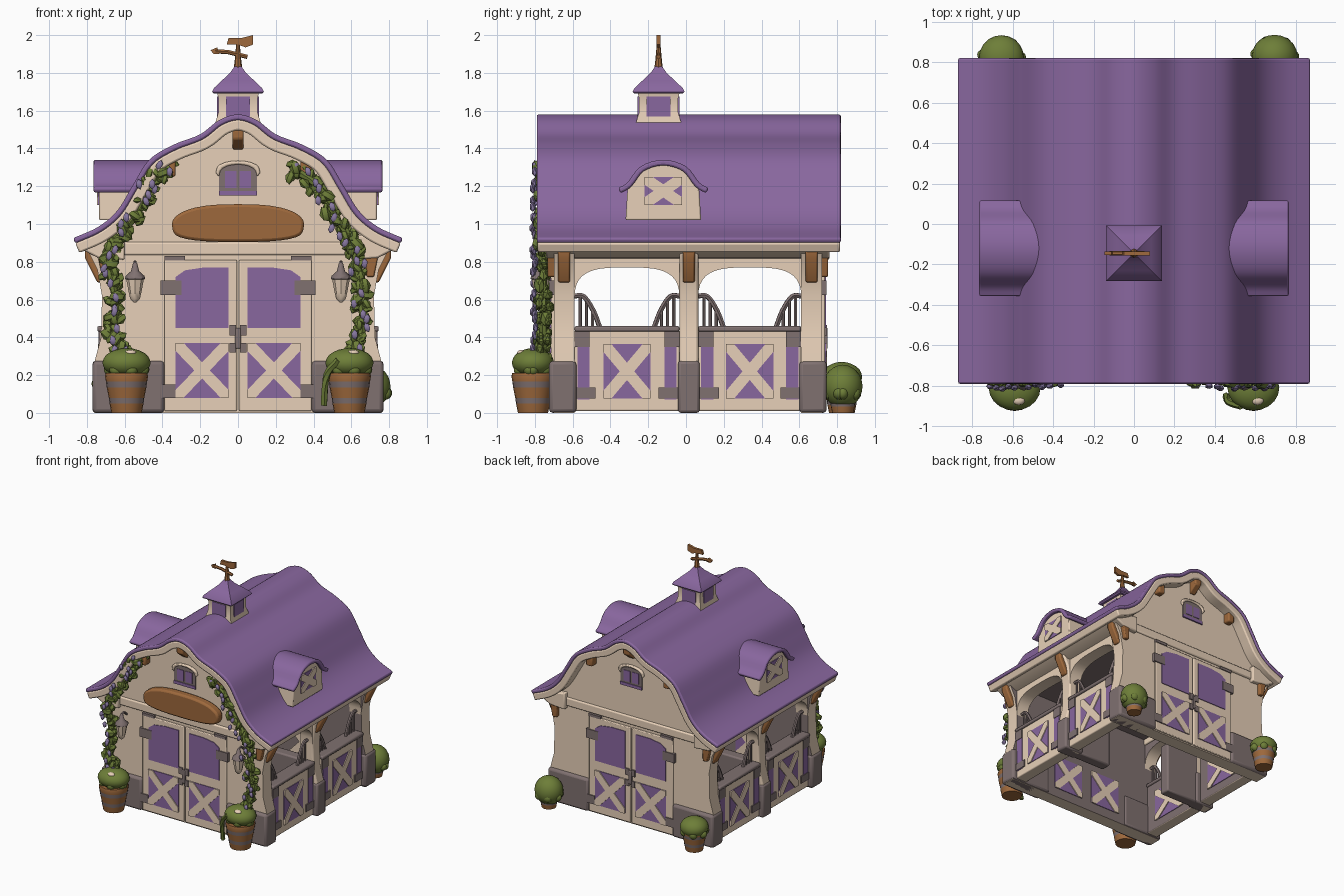
import bpy, bmesh, math, random
from mathutils import Vector, Matrix
random.seed(4)
if "Cube" in bpy.data.objects:
    bpy.data.objects.remove(bpy.data.objects["Cube"])

def material(name, *rgb):
    m = bpy.data.materials.new(name)
    m.use_nodes = True
    m.diffuse_color = (*rgb, 1)
    m.node_tree.nodes["Principled BSDF"].inputs["Base Color"].default_value = (*rgb, 1)
    return m
PURPLE, CREAM = material("purple", .25, .135, .345), material("cream", .8, .63, .48)
GREY, WOOD = material("warm_grey", .215, .165, .163), material("wood", .34, .14, .045)
GREEN, LILAC = material("leaf_green", .155, .21, .04), material("lilac", .25, .19, .36)

def finish(bm, name, mat, bevel=0.0):
    bmesh.ops.recalc_face_normals(bm, faces=bm.faces)
    me = bpy.data.meshes.new(name)
    bm.to_mesh(me)
    me.materials.append(mat)
    me.shade_smooth()
    me.set_sharp_from_angle(angle=.7)
    ob = bpy.data.objects.new(name, me)
    bpy.context.collection.objects.link(ob)
    if bevel:
        mod = ob.modifiers.new("soft_edges", "BEVEL")
        mod.width, mod.segments, mod.limit_method = bevel, 2, "ANGLE"
    return ob

def skin(name, mat, rings, bevel=0.0):
    """Join closed rings of points into a capped solid."""
    bm = bmesh.new()
    rings = [[bm.verts.new(p) for p in ring] for ring in rings]
    for a, b in zip(rings, rings[1:]):
        for i in range(len(a)):
            bm.faces.new((a[i - 1], a[i], b[i], b[i - 1]))
    bm.faces.new(rings[0])
    bm.faces.new(rings[-1])
    return finish(bm, name, mat, bevel)

def prism(name, mat, pts, lo, hi, axis="y", bevel=0.0):
    """Extrude a flat outline along x (outline in y, z) or y (outline in x, z)."""
    return skin(name, mat, [[(u, t, v) if axis == "y" else (t, u, v) for u, v in pts] for t in (lo, hi)], bevel)

def rect(u0, u1, v0, v1):
    return [(u0, v0), (u1, v0), (u1, v1), (u0, v1)]

def lathe(name, mat, profile, x, y, segs=20, turn=0.0):
    spin = [turn + i * math.tau / segs for i in range(segs)]
    return skin(name, mat, [[(x + r * math.cos(a), y + r * math.sin(a), z) for a in spin] for r, z in profile])

def spline(pts, n=6):
    p = [Vector(q) for q in pts]
    p = [2 * p[0] - p[1]] + p + [2 * p[-1] - p[-2]]
    out = []
    for a, b, c, d in zip(p, p[1:], p[2:], p[3:]):
        for t in [i / n for i in range(n)]:
            out.append(b + .5 * t * (c - a + t * (2 * a - 5 * b + 4 * c - d + t * (3 * b - a - 3 * c + d))))
    return out + [p[-2]]

def offset(pts, d):
    tangents = [(b - a).normalized() for a, b in zip(pts[:1] + pts, pts[1:] + pts[-1:])]
    return [p + Vector((t.y, -t.x)) * d for p, t in zip(pts, tangents)]

def shell(name, mat, line, d0, d1, lo, hi, axis="y"):
    return prism(name, mat, offset(line, d0) + offset(line, d1)[::-1], lo, hi, axis, .01)

def tube(name, mat, pts, r):
    pts, rings = [Vector(p) for p in pts], []
    for p, a, b in zip(pts, pts[:1] + pts, pts[1:] + pts[-1:]):
        turn = (b - a).to_track_quat("Z", "Y")
        rings.append([p + turn @ Vector((r * math.cos(k), r * math.sin(k), 0)) for k in range(6)])
    return skin(name, mat, rings)

def blobs(name, mat, items, detail=1):
    """Many ellipsoids in one object; each item is (centre, scale, turn)."""
    bm = bmesh.new()
    for c, s, turn in items:
        m = Matrix.Translation(c) @ Matrix.Rotation(turn, 4, "Y") @ Matrix.Diagonal((*s, 1))
        bmesh.ops.create_icosphere(bm, subdivisions=detail, radius=1, matrix=m)
    return finish(bm, name, mat)

def paint(ob, mat, rule):
    ob.data.materials.append(mat)
    for f in ob.data.polygons:
        f.material_index = int(rule(f))
    return ob

def mirror(obs, v, old, new, centre=0.0):
    v = Vector(v)
    m = Matrix.Translation(v * centre) @ Matrix.Scale(-1, 4, v) @ Matrix.Translation(-v * centre)
    for o in obs:
        c = o.copy()
        c.data, c.name = o.data.copy(), o.name.replace(old, new)
        c.data.transform(m)
        c.data.flip_normals()
        bpy.context.collection.objects.link(c)

def cross_panel(name, u0, u1, z0, z1, face, out, axis, w=.042):
    obs = [prism(name + "_panel", PURPLE, rect(u0, u1, z0, z1), face, face + out * .005, axis)]
    for a, b, s in [(u0, u1, w), (u1, u0, -w)]:
        pts = [(a, z0), (a + s, z0), (b, z1 - w), (b, z1), (b - s, z1), (a, z0 + w)]
        obs.append(prism(name + "_brace", CREAM, pts, face, face + out * .012, axis))
    return obs

# Roof: purple shell over a cream trim shell
half = [(0, 1.58), (.1, 1.55), (.2, 1.475), (.34, 1.42), (.47, 1.34), (.56, 1.2), (.64, 1.07), (.74, .985), (.873, .925)]
ridge = spline([(-x, z) for x, z in half[:0:-1]] + half, 5)
shell("roof", PURPLE, ridge, 0, .03, -.79, .82)
shell("roof_trim", CREAM, ridge, .028, .085, -.785, .815)

# Gable end with doors, mirrored to the back
outer = [(.76, 0), (.76, .27), (.725, .4), (.72, .62), (.745, .76), (.79, .85)]
top = [tuple(p) for p in offset(ridge, .06) if abs(p.x) < .78]
wall = prism("front_gable_wall", CREAM, [(-x, z) for x, z in outer] + top + outer[::-1], -.7, -.59)
arch = [(.1 * math.cos(a), 1.25 + .065 * math.sin(a) ** .7) for a in [math.pi * i / 10 for i in range(11)]]
hood = [(x * 1.18, z + .02) for x, z in arch] + arch[::-1]
gable = [paint(wall, GREY, lambda f: f.normal.y > .9),
         prism("front_beam", CREAM, rect(-.7, .7, .835, .905), -.715, -.69, bevel=.01),
         prism("front_latch", GREY, rect(-.015, .015, .34, .45), -.73, -.7, bevel=.006),
         prism("front_attic_frame", GREY, [(-.1, 1.16)] + arch[::-1] + [(.1, 1.16)], -.706, -.69),
         prism("front_attic_hood", CREAM, hood, -.718, -.69, bevel=.008),
         prism("front_attic_sill", PURPLE, rect(-.1, .1, 1.15, 1.175), -.712, -.69),
         prism("front_ridge_bracket", WOOD, [(-.7, 1.39), (-.78, 1.45), (-.78, 1.5), (-.7, 1.5)], -.03, .03, "x", .01)]
window = [(.05, .45), (.33, .45), (.33, .72), (.28, .755), (.18, .77), (.05, .77)]
bracket = [(.68, .72), (.72, .72), (.75, .87), (.675, .87)]
for s, side in ((-1, "right"), (1, "left")):
    for part, mat, pts, front, bevel in [
            ("door", CREAM, rect(.006, .39, .01, .81), -.715, .006), ("door_window", PURPLE, window, -.721, 0),
            ("upper_hinge", GREY, rect(.3, .41, .625, .7), -.724, 0), ("lower_hinge", GREY, rect(.33, .41, .08, .15), -.724, 0),
            ("top_hinge", GREY, rect(.28, .39, .808, .83), -.72, 0), ("latch_top", GREY, rect(.01, .045, .41, .465), -.726, 0),
            ("latch_foot", GREY, rect(.01, .045, .32, .37), -.726, 0), ("attic_pane", PURPLE, rect(.008, .07, 1.19, 1.28), -.71, 0),
            ("gable_bracket", WOOD, rect(.33, .39, 1.25, 1.335), -.76, .012), ("corner_bracket", WOOD, bracket, -.733, .008)]:
        gable.append(prism(f"front_{side}_{part}", mat, [(s * x, z) for x, z in pts], front, -.69, bevel=bevel))
    u0, u1 = sorted((s * .05, s * .33))
    gable.append(prism(f"front_{side}_stone_corner", GREY, [(s * x, z) for x, z in rect(.39, .77, 0, .275)], -.725, -.58, bevel=.02))
    gable += cross_panel(f"front_{side}_door", u0, u1, .08, .37, -.715, -1, "y")
    gable += cross_panel(f"front_{side}_door_inside", u0, u1, .08, .37, -.59, 1, "y")[1:]
mirror(gable, (0, 1, 0), "front", "back", .01)

# Long side: post, stall divider, arches, half gates and rails, mirrored across x
inward = lambda f: f.normal.x < -.9
sides = [prism("left_mid_post", CREAM, [(.6, 0), (.6, .9)] + outer[::-1], -.035, .065, bevel=.012),
         prism("left_mid_post_base", GREY, rect(.59, .77, 0, .275), -.042, .072, bevel=.015),
         prism("left_stall_divider", GREY, rect(.3, .62, 0, .44), -.03, .06, bevel=.012),
         prism("left_eave_beam", CREAM, [(.6, .81), (.74, .82), (.835, .87), (.82, .91), (.6, .95)], -.74, .76, bevel=.01)]
for k, (y0, y1) in enumerate([(-.59, -.035), (.065, .61)]):
    c, w, n = (y0 + y1) / 2, (y1 - y0) / 2, f"left_bay_{k}_"
    ring = [(c - w * math.copysign(abs(math.cos(a)) ** .6, math.cos(a)), .6 + .17 * math.sin(a) ** .7)
            for a in [math.pi * i / 18 for i in range(19)]]
    sides.append(paint(prism(n + "arch", CREAM, ring + [(y1, .88), (y0, .88)], .61, .72, "x"), GREY, inward))
    sides.append(paint(prism(n + "gate", CREAM, rect(y0, y1, .01, .44), .63, .73, "x", .008), GREY, inward))
    sides.append(prism(n + "gate_cap", GREY, rect(y0, y1, .43, .46), .62, .745, "x", .01))
    sides += cross_panel(n + "inner", c - .17, c + .17, .08, .35, .63, -1, "x")
    sides += cross_panel(n + "cross", c - .125, c + .125, .075, .365, .73, 1, "x")
    for s in (-1, 1):
        e = c + s * w
        for part, mat, a, b, z0, z1, x in [("strip", PURPLE, .015, .08, .07, .35, .735), ("low_hinge", GREY, 0, .11, .075, .135, .739),
                                           ("top_hinge", GREY, 0, .08, .35, .43, .739)]:
            sides.append(prism(n + part, mat, rect(*sorted((e - s * a, e - s * b)), z0, z1), .73, x, "x"))
        rail = [(.67, e, .62), (.67, e - s * .05, .615), (.67, e - s * .1, .54), (.67, e - s * .135, .45)]
        sides.append(tube(n + "rail", GREY, spline(rail, 5), .014))
        for d, h in [(.03, .62), (.063, .595), (.095, .54)]:
            sides.append(tube(n + "bar", GREY, [(.67, e - s * d, .44), (.67, e - s * d, h)], .009))
for y in (-.645, .015, .665):
    pts = [(.71, .69), (.745, .69), (.81, .82), (.81, .87), (.71, .87)]
    sides.append(prism("left_eave_bracket", WOOD, pts, y - .032, y + .032, bevel=.01))

# Dormer on the long roof slope
yc, cap = -.12, [(.24, 1.19), (.19, 1.22), (.12, 1.305), (0, 1.34)]
cap = spline([(yc - u, z) for u, z in cap] + [(yc + u, z) for u, z in cap[2::-1]], 4)
body = [(yc - .2, 1.02)] + [tuple(p) for p in offset(cap, .025) if abs(p.x - yc) < .2] + [(yc + .2, 1.02)]
sides.append(prism("left_dormer", CREAM, body, .5, .735, "x", .008))
sides.append(shell("left_dormer_roof", PURPLE, cap, 0, .03, .46, .765, "x"))
sides += cross_panel("left_dormer_window", yc - .1, yc + .1, 1.1, 1.25, .735, 1, "x")

# Lantern hanging beside the doors
rows = [(.008, .585), (.026, .605), (.034, .64), (.046, .705), (.054, .71), (.05, .725), (.022, .75), (.012, .79), (.004, .8)]
sides.append(paint(lathe("left_lantern", CREAM, rows, .545, -.77, 8), GREY, lambda f: f.center.z > .706))
sides.append(tube("left_lantern_arm", GREY, [(.545, -.69, .76), (.545, -.74, .8), (.545, -.77, .79)], .009))
mirror(sides, (1, 0, 0), "left", "right")

# Potted bushes at the corners
rows = [(.08, 0), (.09, .05), (.094, .08), (.105, .135), (.109, .165), (.114, .195), (.11, .21)]
for place, x, y, k, height, bush in [
        ("front_left", .59, -.81, 1, .265, (.128, .112, .078)), ("front_right", -.59, -.81, 1, .265, (.128, .112, .078)),
        ("back_left", .695, .83, .7, .14, (.113, .105, .115)), ("back_right", -.655, .825, .85, .19, (.11, .108, .08))]:
    pot = lathe(f"{place}_pot", WOOD, [(r * k, z * k) for r, z in rows], x, y)
    paint(pot, GREY, lambda f: .05 < f.center.z / k < .08 or .135 < f.center.z / k < .165)
    lumps = [((x + .085 * math.cos(a), y + .075 * math.sin(a), height - .035), (.036, .03, .035), a) for a in range(7)]
    blobs(f"{place}_bush", GREEN, lumps + [((x, y, height), bush, 0)], 3)
    if y < 0:
        blobs(f"{place}_blossom", CREAM, [((x + .02, y - .06, .318), (.032, .025, .016), 0)], 2)
tube("trailing_leaf", GREEN, spline([(.53, -.9, .28), (.47, -.88, .2), (.455, -.85, .04)]), .018)

# Flowering vines climbing both sides of the front
jitter = lambda a, b: Vector((random.uniform(-a, a), random.uniform(-b, b), random.uniform(-a, a)))
for s, name, climb in ((-1, "right_vine", [(.36, 1.3), (.47, 1.22), (.52, 1.08), (.62, .94), (.68, .8)]),
                       (1, "left_vine", [(.31, 1.28), (.42, 1.2), (.5, 1.06), (.6, .91), (.63, .78)])):
    path = [Vector((s * p.x, -.755, p.y)) for p in spline(climb + [(.65, .6), (.66, .45), (.61, .3)], 9)]
    tube(name + "_stem", GREEN, path, .02)
    blobs(name + "_leaves", GREEN, [(p + jitter(.036, .035), (r, r * .65, r * .7), random.uniform(0, 3))
                                    for p in path for r in (random.uniform(.03, .048), random.uniform(.02, .04))])
    blobs(name + "_flowers", LILAC, [(p + jitter(.04, .012) + Vector((0, -.05, 0)), (.018, .016, .028), random.uniform(-.5, .5))
                                     for p in path[::3]])

# Sign board and ceiling
spin = [(math.cos(i * math.tau / 32), math.sin(i * math.tau / 32)) for i in range(32)]
board = [(.35 * math.copysign(abs(u) ** .75, u), 1 + (.105 * v if v > 0 else -.095 * abs(v) ** .5)) for u, v in spin]
prism("sign_board", WOOD, board, -.77, -.7, bevel=.015)
prism("ceiling", GREY, rect(-.66, .66, .86, .88), -.62, .64)

# Cupola with curved cap and weather vane
cy, q = -.145, math.pi / 4
lathe("cupola", CREAM, [(.18, 1.45), (.172, 1.53), (.147, 1.59), (.145, 1.66), (.158, 1.7)], 0, cy, 4, q)
cap = [(.18, 1.69), (.194, 1.7), (.18, 1.72), (.12, 1.76), (.06, 1.8), (.025, 1.835)]
lathe("cupola_roof", PURPLE, cap, 0, cy, 4, q)
for axis, c, u in (("y", cy, 0), ("x", 0, cy)):
    for s in (-1, 1):
        prism("cupola_window", PURPLE, rect(u - .063, u + .063, 1.57, 1.675), c + s * .09, c + s * .111, axis)
lathe("vane_post", WOOD, [(.026, 1.8), (.018, 1.86), (.009, 1.96)], 0, cy, 8)
tube("vane_arrow", WOOD, [(-.12, cy, 1.915), (-.05, cy, 1.91), (.05, cy, 1.885)], .012)
prism("vane_arrow_head", WOOD, [(-.145, 1.92), (-.11, 1.935), (-.1, 1.9), (-.13, 1.9)], cy - .008, cy + .008)
bird = [(-.06, 1.95), (-.05, 1.985), (.02, 1.985), (.08, 2), (.08, 1.95), (.04, 1.935), (0, 1.95)]
prism("vane_bird", WOOD, bird, cy - .01, cy + .01)
